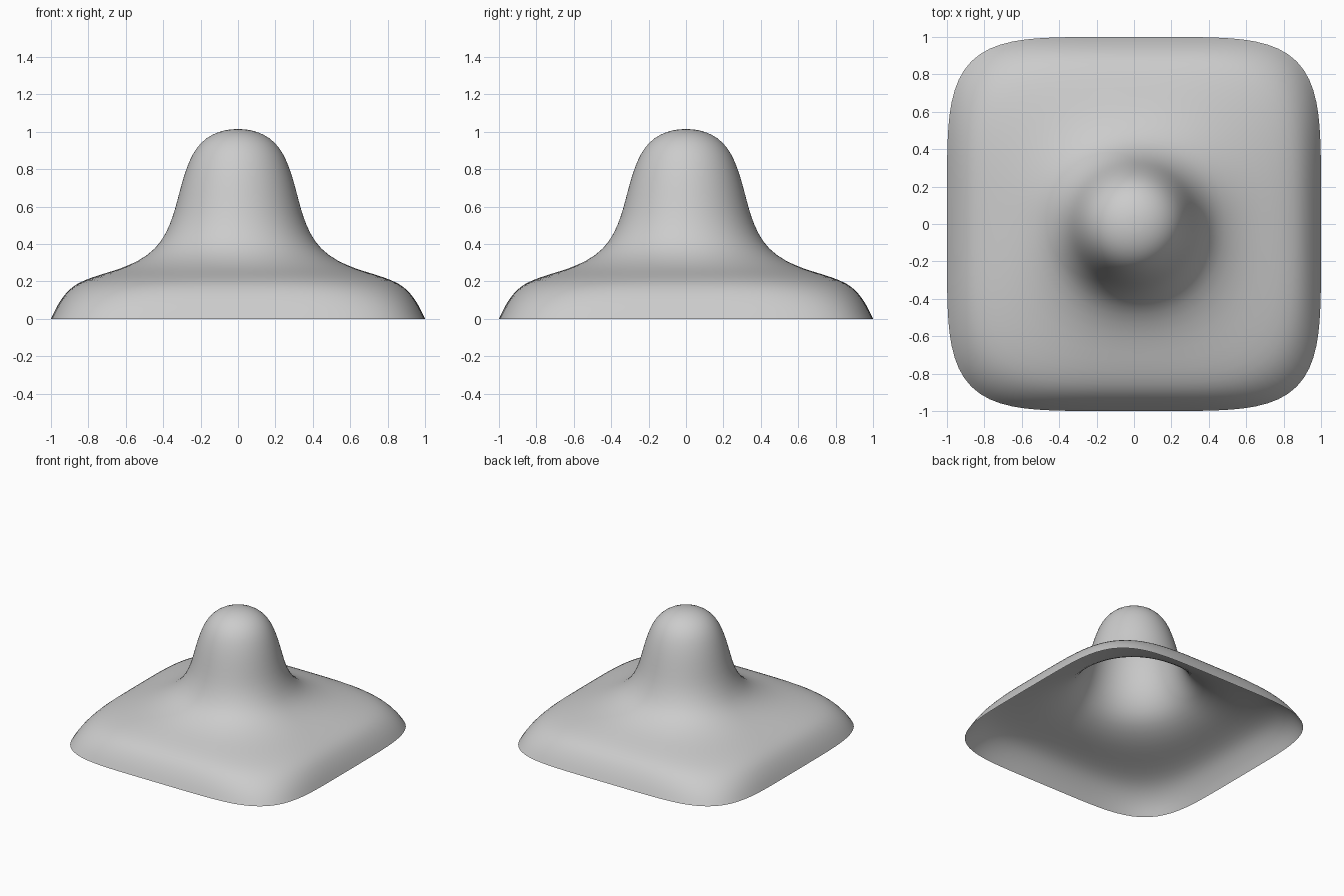
import bpy, bmesh
from math import cos, sin, pi

if "Cube" in bpy.data.objects:
    bpy.data.objects.remove(bpy.data.objects["Cube"])

# Profile rings: half width, height, squareness (2 = circle, higher = squarer)
RINGS = [
    (1.00, 0.00, 5.2), (0.975, 0.055, 5.0), (0.945, 0.105, 4.7), (0.91, 0.15, 4.3),
    (0.86, 0.19, 3.9), (0.78, 0.223, 3.4), (0.68, 0.252, 2.9), (0.58, 0.285, 2.5),
    (0.48, 0.34, 2.2), (0.41, 0.41, 2.1), (0.36, 0.51, 2.0), (0.33, 0.61, 2.0),
    (0.305, 0.71, 2.0), (0.278, 0.80, 2.0), (0.245, 0.88, 2.0), (0.20, 0.943, 2.0),
    (0.14, 0.987, 2.0), (0.07, 1.01, 2.0),
]
TOP = 1.016
SEGMENTS = 64


def ring_point(half, z, n, i):
    c, s = cos(2 * pi * i / SEGMENTS), sin(2 * pi * i / SEGMENTS)
    r = half / (abs(c) ** n + abs(s) ** n) ** (1 / n)
    return (r * c, r * s, z)


# Open shell: rounded-square skirt flowing up into a round knob
bm = bmesh.new()
loops = [[bm.verts.new(ring_point(*ring, i)) for i in range(SEGMENTS)] for ring in RINGS]
for low, high in zip(loops, loops[1:]):
    for i in range(SEGMENTS):
        j = (i + 1) % SEGMENTS
        bm.faces.new((low[i], low[j], high[j], high[i]))

# Close the top of the knob
tip = bm.verts.new((0, 0, TOP))
for i in range(SEGMENTS):
    bm.faces.new((loops[-1][i], loops[-1][(i + 1) % SEGMENTS], tip))
for face in bm.faces:
    face.smooth = True

mesh = bpy.data.meshes.new("domed_shell")
bm.to_mesh(mesh)
bm.free()
shell = bpy.data.objects.new("domed_shell", mesh)
bpy.context.collection.objects.link(shell)

# Smooth the profile between rings
sub = shell.modifiers.new("smooth", "SUBSURF")
sub.levels = sub.render_levels = 1
